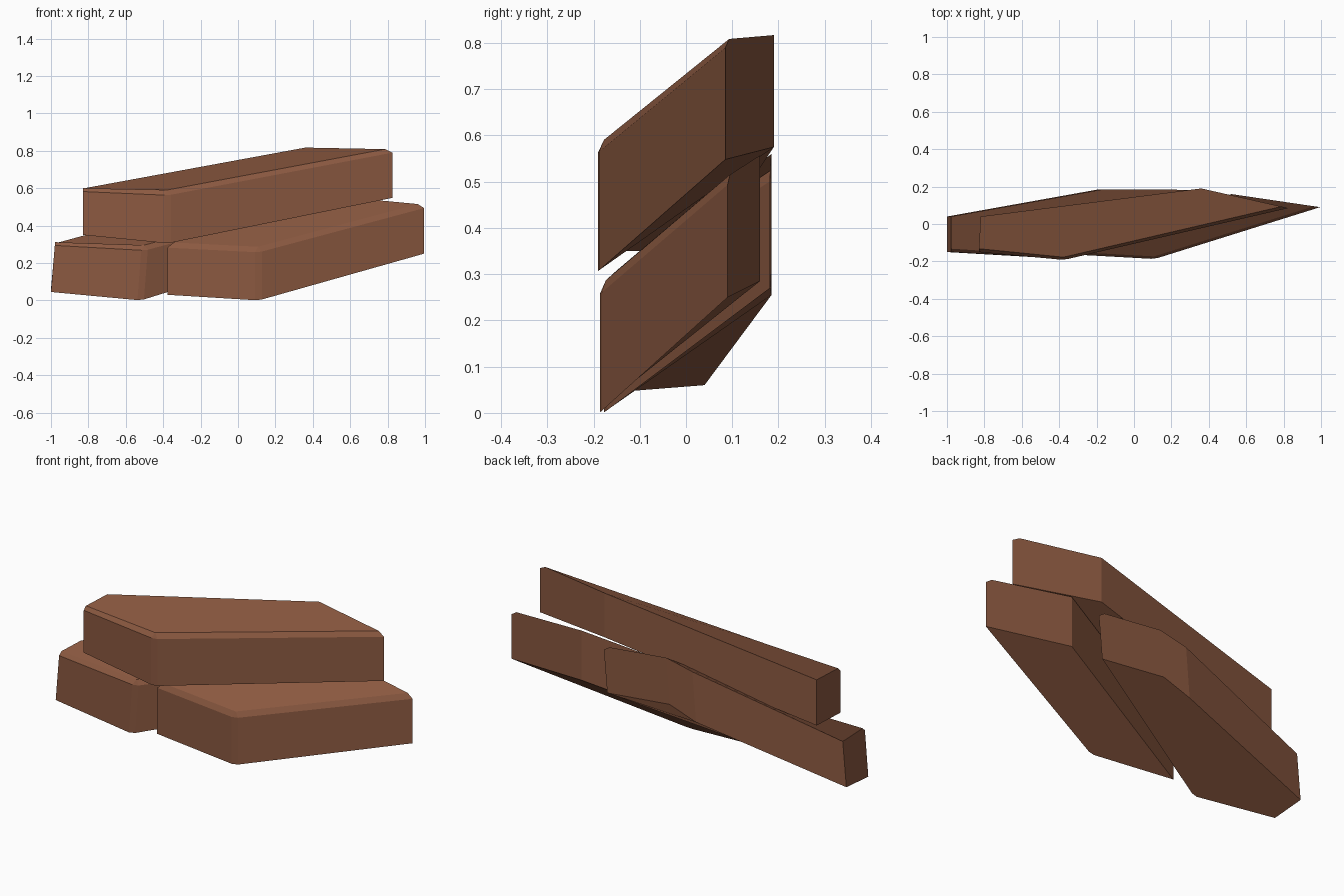
import bpy, bmesh

if "Cube" in bpy.data.objects:
    bpy.data.objects.remove(bpy.data.objects["Cube"])

brown = bpy.data.materials.new("warm_brown")
brown.diffuse_color = (0.26, 0.10, 0.052, 1)
brown.use_nodes = True
brown.node_tree.nodes["Principled BSDF"].inputs["Base Color"].default_value = brown.diffuse_color


def brick(name, corners, lean=0.0, bevel=0.018):
    """Prism from (x, y, bottom z, top z) corners, counter-clockwise from the left end.
    Corner 1 is the front corner; its edges get a worn chamfer."""
    bm = bmesh.new()
    low = [bm.verts.new((x, y, z0)) for x, y, z0, z1 in corners]
    high = [bm.verts.new((x + lean, y, z1)) for x, y, z0, z1 in corners]
    n = len(corners)
    bm.faces.new(low[::-1])
    bm.faces.new(high)
    for i in range(n):
        j = (i + 1) % n
        bm.faces.new((low[i], low[j], high[j], high[i]))
    # chamfer the front rim and the front upright edge
    pairs = [(high[0], high[1]), (high[1], high[2]), (low[1], high[1])]
    edges = [bm.edges.get(p) for p in pairs]
    bmesh.ops.bevel(bm, geom=edges, offset=bevel, segments=1, affect='EDGES',
                    clamp_overlap=True)
    bmesh.ops.recalc_face_normals(bm, faces=bm.faces[:])
    me = bpy.data.meshes.new(name)
    bm.to_mesh(me)
    bm.free()
    me.materials.append(brown)
    ob = bpy.data.objects.new(name, me)
    bpy.context.collection.objects.link(ob)
    return ob


# upper brick lying across the two below
brick("top_brick", [(-0.83, -0.15, 0.35, 0.60), (-0.375, -0.192, 0.305, 0.58),
                    (0.825, 0.085, 0.548, 0.808), (0.36, 0.19, 0.575, 0.817),
                    (-0.82, 0.04, 0.35, 0.60)])

# lower right brick
brick("lower_right_brick", [(-0.378, -0.16, 0.03, 0.30), (0.11, -0.187, 0.0, 0.275),
                            (0.995, 0.09, 0.25, 0.512), (0.52, 0.16, 0.285, 0.557)])

# lower left brick, leaning slightly
brick("lower_left_brick", [(-1.0, -0.15, 0.045, 0.312), (-0.52, -0.178, 0.0, 0.285),
                           (0.35, 0.182, 0.27, 0.52), (-0.03, 0.185, 0.31, 0.56),
                           (-0.19, 0.185, 0.255, 0.525), (-1.0, 0.04, 0.06, 0.305)],
      lean=0.022)
